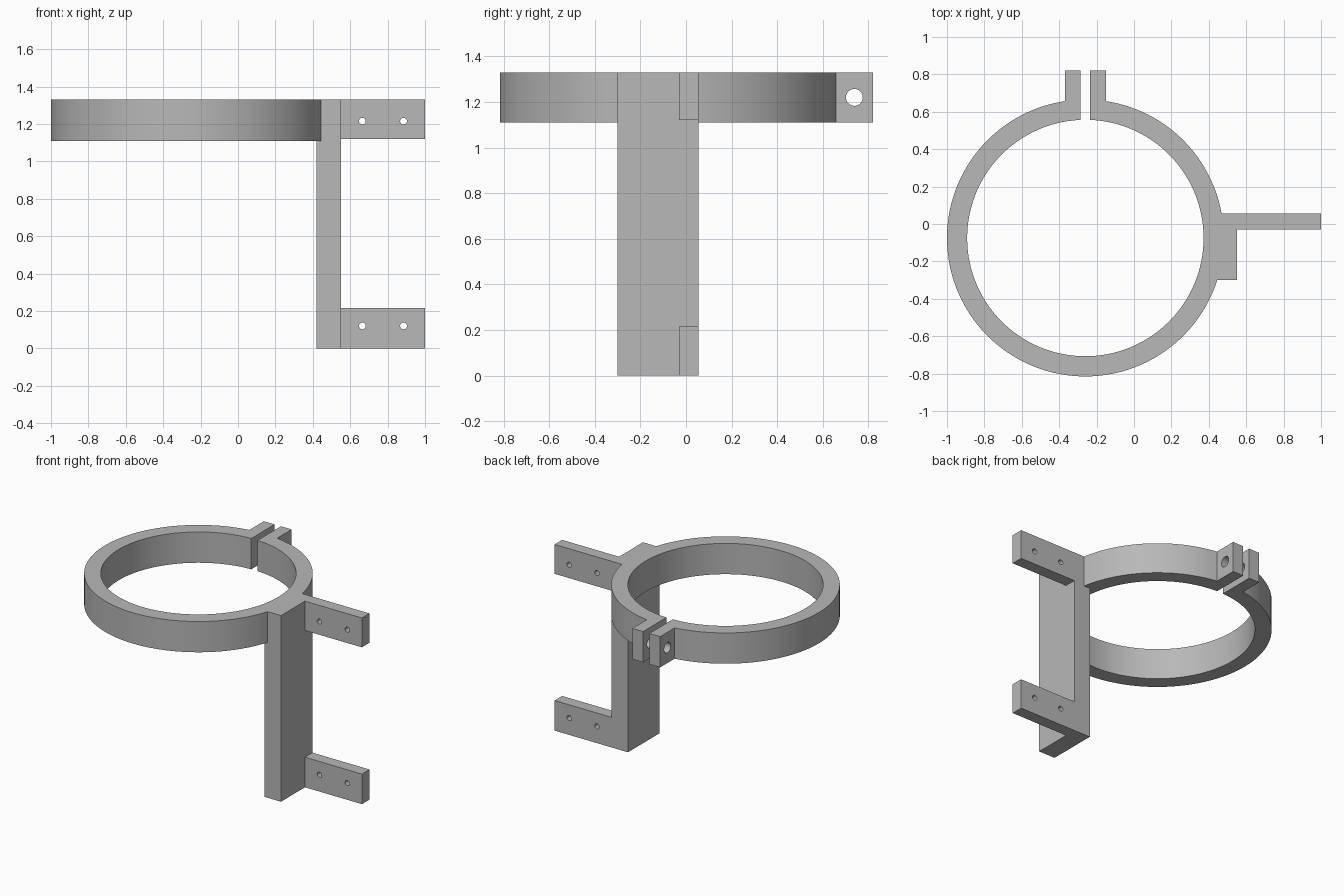
import bpy, bmesh
from math import sin, cos, asin, acos, pi
from mathutils import Vector

if "Cube" in bpy.data.objects:
    bpy.data.objects.remove(bpy.data.objects["Cube"], do_unlink=True)

grey = bpy.data.materials.new("plain grey")
grey.use_nodes = True
grey.diffuse_color = (0.48, 0.48, 0.48, 1)
grey.node_tree.nodes["Principled BSDF"].inputs["Base Color"].default_value = grey.diffuse_color

CX, CY = -0.26, -0.075          # ring centre
R_IN, R_OUT = 0.632, 0.74
Z_LOW, Z_TOP = 1.11, 1.33
GAP, EAR = 0.025, 0.11          # half widths of the slot and of the pair of ears
Y_BACK = 0.82


def add_object(name, bm):
    bmesh.ops.recalc_face_normals(bm, faces=bm.faces)
    mesh = bpy.data.meshes.new(name)
    bm.to_mesh(mesh)
    bm.free()
    mesh.materials.append(grey)
    obj = bpy.data.objects.new(name, mesh)
    bpy.context.collection.objects.link(obj)
    return obj


def prism(name, points, depth):
    """Extrude a closed outline along the given vector."""
    bm = bmesh.new()
    face = bm.faces.new([bm.verts.new(p) for p in points])
    new = bmesh.ops.extrude_face_region(bm, geom=[face])["geom"]
    bmesh.ops.translate(bm, vec=depth, verts=[v for v in new if isinstance(v, bmesh.types.BMVert)])
    return add_object(name, bm)


def box(name, x0, x1, y0, y1, z0, z1):
    return prism(name, [(x0, y0, z0), (x1, y0, z0), (x1, y1, z0), (x0, y1, z0)], Vector((0, 0, z1 - z0)))


def pin(name, centre, radius, length, axis):
    """Round cutter lying along x or y."""
    u = Vector((0, 1, 0)) if axis == "X" else Vector((1, 0, 0))
    d = Vector((1, 0, 0)) if axis == "X" else Vector((0, 1, 0))
    up = Vector((0, 0, 1))
    start = Vector(centre) - d * length / 2
    ring = [start + radius * (u * cos(a) + up * sin(a)) for a in (2 * pi * i / 32 for i in range(32))]
    return prism(name, ring, d * length)


def combine(target, tool, operation):
    tool.hide_render = True
    mod = target.modifiers.new(operation.lower(), "BOOLEAN")
    mod.object, mod.operation, mod.solver = tool, operation, "EXACT"
    bpy.context.view_layer.objects.active = target
    bpy.ops.object.modifier_apply(modifier=mod.name)
    bpy.data.objects.remove(tool, do_unlink=True)


def arc(radius, half_width, steps=128):
    """Points clockwise from the right of the slot round to its left."""
    off = asin(half_width / radius)
    angles = [off + (2 * pi - 2 * off) * i / steps for i in range(steps + 1)]
    return [(CX + radius * sin(a), CY + radius * cos(a), Z_LOW) for a in angles]


# Split ring with two clamping ears
outline = arc(R_OUT, EAR)
outline += [(CX + x, Y_BACK, Z_LOW) for x in (-EAR, -GAP)]
outline += reversed(arc(R_IN, GAP))
outline += [(CX + x, Y_BACK, Z_LOW) for x in (GAP, EAR)]
bracket = prism("clamp_ring_bracket", outline, Vector((0, 0, Z_TOP - Z_LOW)))

# Upright post and the two mounting arms
combine(bracket, box("post", 0.42, 0.55, -0.3, 0.055, 0, Z_TOP), "UNION")
for z0, z1 in ((0, 0.215), (1.12, Z_TOP)):
    combine(bracket, box("arm", 0.46, 1.0, -0.03, 0.055, z0, z1), "UNION")

# Screw holes through the arms and the clamp bolt hole through the ears
for x in (0.665, 0.885):
    for z in (0.12, 1.215):
        combine(bracket, pin("screw_cutter", (x, 0.012, z), 0.018, 0.3, "Y"), "DIFFERENCE")
combine(bracket, pin("bolt_cutter", (CX, 0.738, 1.22), 0.037, 0.4, "X"), "DIFFERENCE")

# Smooth round walls, sharp corners
bpy.ops.object.select_all(action="DESELECT")
bracket.select_set(True)
bpy.context.view_layer.objects.active = bracket
bpy.ops.object.shade_smooth_by_angle(angle=0.5)
